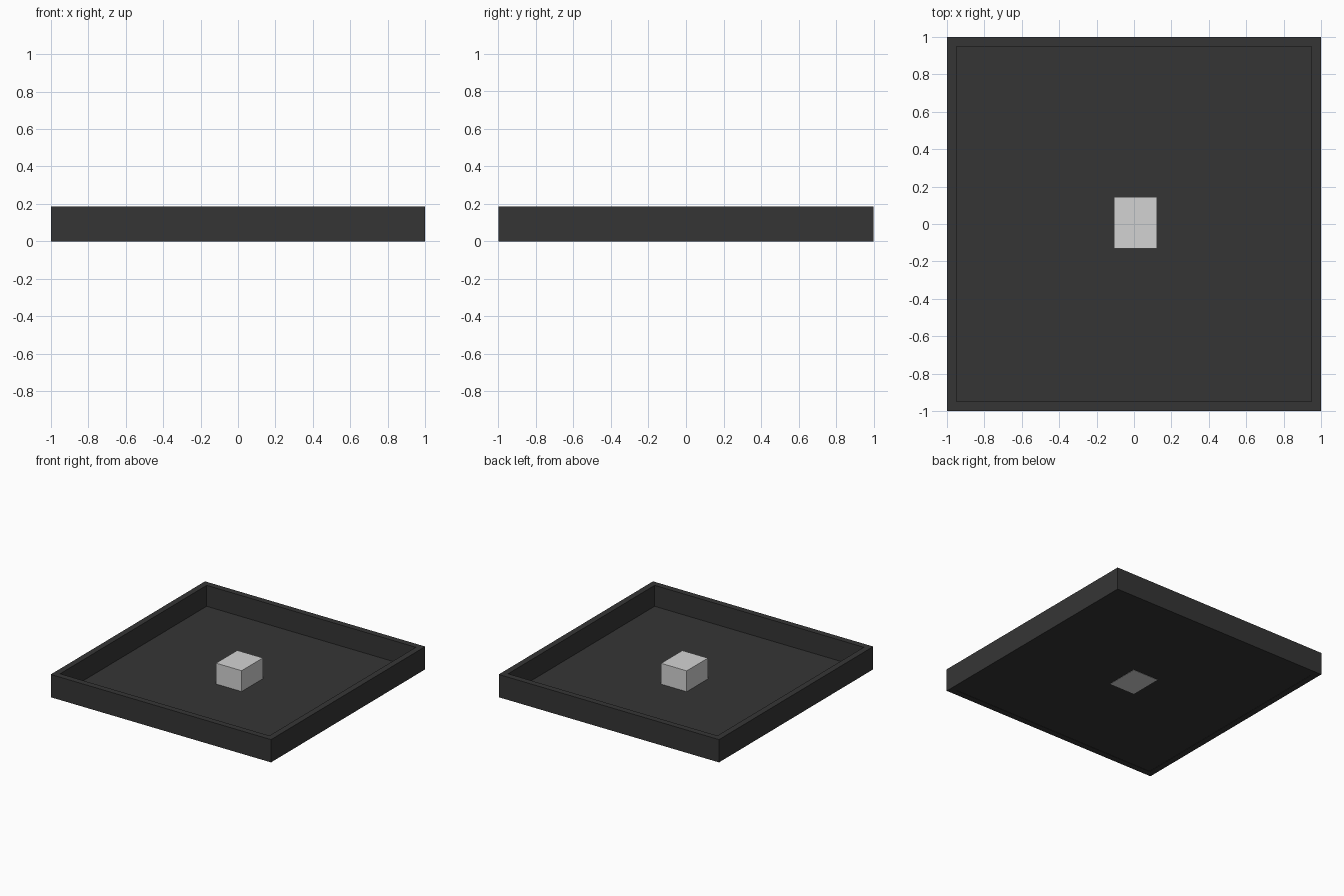
import bpy

if "Cube" in bpy.data.objects:
    bpy.data.objects.remove(bpy.data.objects["Cube"])


def material(name, value):
    m = bpy.data.materials.new(name)
    m.diffuse_color = (value, value, value, 1)
    m.use_nodes = True
    m.node_tree.nodes["Principled BSDF"].inputs["Base Color"].default_value = m.diffuse_color
    return m


dark = material("charcoal", 0.036)
light = material("light grey", 0.65)


def box(name, x, y, z, mat):
    """Box spanning the given (min, max) ranges."""
    spans = (x, y, z)
    bpy.ops.mesh.primitive_cube_add(size=1)
    ob = bpy.context.object
    ob.name = name
    for v in ob.data.vertices:
        v.co = [s[0] + (c + 0.5) * (s[1] - s[0]) for c, s in zip(v.co, spans)]
    ob.data.materials.append(mat)
    return ob


H, T = 0.187, 0.05   # wall height and thickness
I = 1 - T            # inner half width

# Tray floor
box("tray_floor", (-I, I), (-I, I), (0.002, 0.015), dark)

# Tray walls
box("front_wall", (-1, 1), (-1, -I), (0, H), dark)
box("back_wall", (-1, 1), (I, 1), (0, H), dark)
box("left_wall", (-1, -I), (-I, I), (0, H), dark)
box("right_wall", (I, 1), (-I, I), (0, H), dark)

# Block in the middle, showing through the underside
box("centre_block", (-0.108, 0.124), (-0.13, 0.145), (0, 0.186), light)
